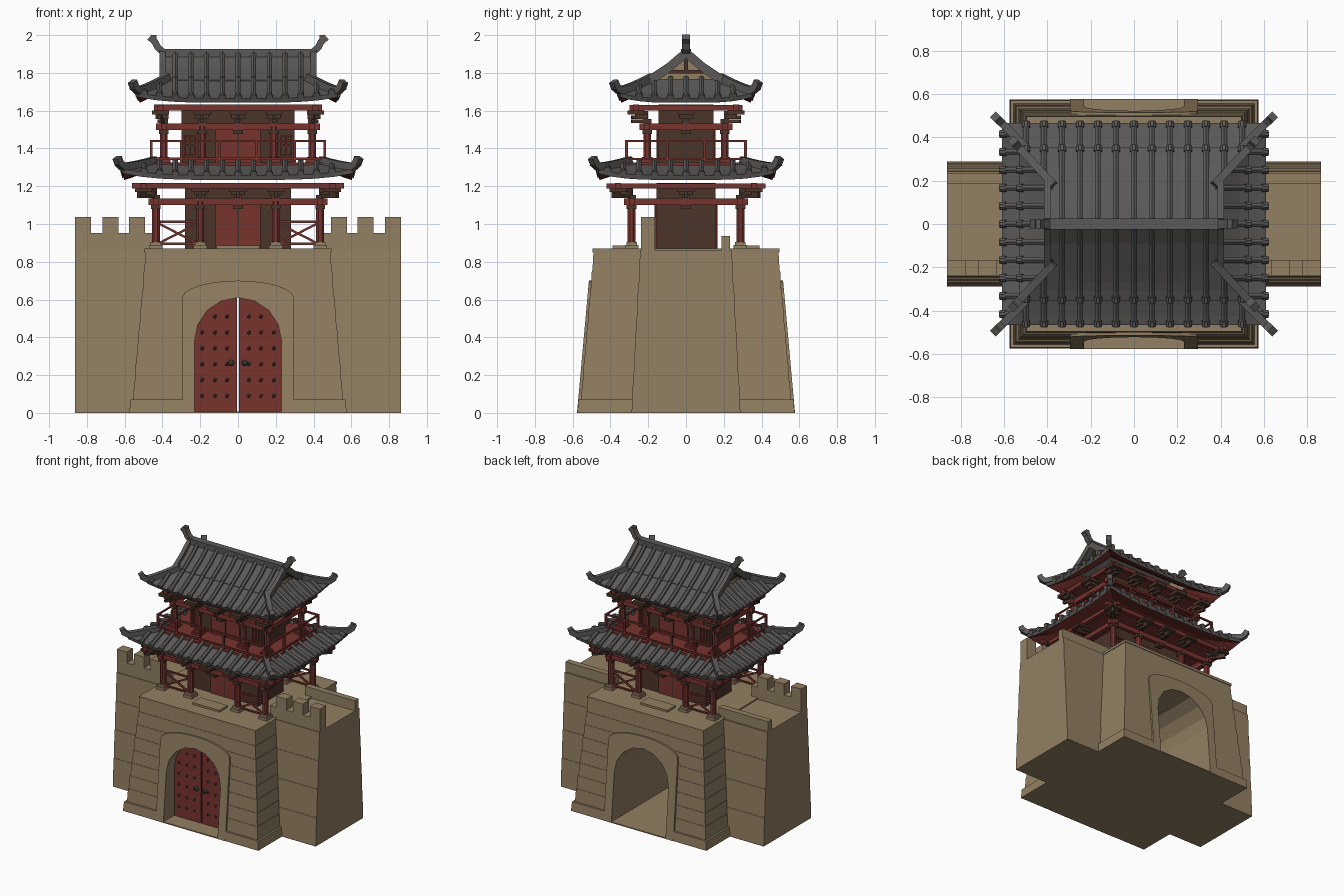
import bpy, bmesh, math
from mathutils import Vector, Matrix

if "Cube" in bpy.data.objects:
    bpy.data.objects.remove(bpy.data.objects["Cube"], do_unlink=True)


def material(name, rgb):
    m = bpy.data.materials.new(name)
    m.use_nodes = True
    m.diffuse_color = (*rgb, 1)
    node = next(n for n in m.node_tree.nodes if n.type == 'BSDF_PRINCIPLED')
    node.inputs["Base Color"].default_value = (*rgb, 1)
    node.inputs["Roughness"].default_value = 0.8
    return m


STONE = material("sandstone", (0.29, 0.215, 0.125))
RED = material("red_lacquer", (0.19, 0.033, 0.027))
WOOD = material("dark_wood", (0.07, 0.035, 0.023))
TILE = material("grey_tile", (0.105, 0.10, 0.096))
IRON = material("dark_iron", (0.05, 0.05, 0.05))
SIGNS = [(sx, sy) for sx in (-1, 1) for sy in (-1, 1)]


def finish(name, bm, *mats, recalc=True):
    if recalc:
        bmesh.ops.recalc_face_normals(bm, faces=bm.faces)
    me = bpy.data.meshes.new(name)
    bm.to_mesh(me)
    bm.free()
    for m in mats:
        me.materials.append(m)
    ob = bpy.data.objects.new(name, me)
    bpy.context.collection.objects.link(ob)
    return ob


def box(bm, x0, x1, y0, y1, z0, z1):
    mid = Vector((x0 + x1, y0 + y1, z0 + z1)) / 2
    size = Matrix.Diagonal((abs(x1 - x0), abs(y1 - y0), abs(z1 - z0), 1))
    bmesh.ops.create_cube(bm, size=1, matrix=Matrix.Translation(mid) @ size)


def block(bm, x, y, hx, hy, z0, z1):
    box(bm, x - hx, x + hx, y - hy, y + hy, z0, z1)


def skin(bm, rings):
    """Closed solid through rings of equal length."""
    rows = [[bm.verts.new(p) for p in r] for r in rings]
    n = len(rows[0])
    for a, b in zip(rows, rows[1:]):
        for i in range(n):
            bm.faces.new((a[i], a[(i + 1) % n], b[(i + 1) % n], b[i]))
    bm.faces.new(rows[0])
    bm.faces.new(rows[-1][::-1])


def sweep(bm, pts, w, h, n=4):
    pts = [Vector(p) for p in pts]
    side = (pts[-1] - pts[0]).cross(Vector((0, 0, 1)))
    side = side.normalized() if side.length > 1e-5 else Vector((1, 0, 0))
    k = 0.5 / math.cos(math.pi / n)
    rings = []
    for i, p in enumerate(pts):
        t = (pts[min(i + 1, len(pts) - 1)] - pts[max(i - 1, 0)]).normalized()
        up = side.cross(t)
        angles = [(j + 0.5) * math.tau / n for j in range(n)]
        rings.append([p + side * w * k * math.cos(a) + up * h * k * math.sin(a) for a in angles])
    skin(bm, rings)


def beam_ring(bm, hx, hy, z0, z1, w, over):
    for s in (-1, 1):
        block(bm, 0, s * hy, hx + over, w / 2, z0, z1)
        block(bm, s * hx, 0, w / 2, hy + over, z0, z1 - 0.002)


def arch(half, spring, rise, n=8):
    arc = [(half * math.cos(math.pi * i / n), spring + rise * math.sin(math.pi * i / n)) for i in range(n + 1)]
    return arc


# Gate base: battered stone courses with fine ledges, tunnel cut through
def courses(half0, half1, z0, z1, n):
    out = []
    for i in range(n):
        for f, ledge in ((i / n, 0), ((i + 1) / n, 0.003)):
            out.append((half0 + (half1 - half0) * f + ledge, z0 + (z1 - z0) * f))
    return out


bm = bmesh.new()
skin(bm, [[(-h, -h, z), (h, -h, z), (h, h, z), (-h, h, z)]
          for h, z in [(0.575, 0), (0.57, 0.07)] + courses(0.555, 0.487, 0.07, 0.852, 8)])
base = finish("gate_base", bm, STONE)

bm = bmesh.new()
outline = [(-0.295, 0), (0.295, 0)] + arch(0.295, 0.61, 0.09, 12)
skin(bm, [[(x, s * (0.577 - 0.09 * z), z) for x, z in outline] for s in (-1, 1)])
surround = finish("arch_surround", bm, STONE)

bm = bmesh.new()
opening = [(-0.23, 0.008), (0.23, 0.008)] + arch(0.23, 0.38, 0.23)
skin(bm, [[(x, y, z) for x, z in opening] for y in (-0.8, 0.8)])
cutter = finish("tunnel_cutter", bm)
cutter.hide_render = True
for ob in (base, surround):
    mod = ob.modifiers.new("tunnel", 'BOOLEAN')
    mod.object, mod.operation, mod.solver = cutter, 'DIFFERENCE', 'EXACT'
    bpy.context.view_layer.objects.active = ob
    bpy.ops.object.modifier_apply(modifier="tunnel")
bpy.data.objects.remove(cutter, do_unlink=True)

bm = bmesh.new()
block(bm, 0, 0, 0.495, 0.495, 0.85, 0.87)
for s in (-1, 1):
    block(bm, 0, s * 0.34, 0.115, 0.05, 0.87, 0.885)
finish("terrace", bm, STONE)

# Side walls with a crenellated front parapet
bm = bmesh.new()
for s in (-1, 1):
    skin(bm, [[(s * 0.4, -h, z), (s * 0.862, -h, z), (s * 0.862, h, z), (s * 0.4, h, z)]
              for h, z in courses(0.288, 0.24, 0, 0.86, 4)])
    box(bm, s * 0.44, s * 0.862, -0.238, -0.165, 0.85, 0.952)
    box(bm, s * 0.44, s * 0.862, 0.187, 0.233, 0.85, 0.937)
    for x in (0.535, 0.675, 0.82):
        block(bm, s * x, -0.2015, 0.042, 0.0365, 0.95, 1.036)
finish("side_walls", bm, STONE)

# Double door with studs and handles
leaves, studs, latch = bmesh.new(), bmesh.new(), bmesh.new()
for s in (-1, 1):
    half = [(0.004, 0.008), (0.23, 0.008)] + [p for p in arch(0.23, 0.38, 0.23) if p[0] > 0.01] + [(0.004, 0.609)]
    skin(leaves, [[(s * x, y, z) for x, z in half] for y in (-0.445, -0.415)])
    block(latch, s * 0.06, -0.405, 0.04, 0.015, 0.25, 0.29)
    for row in range(6):
        for x in (0.058, 0.122, 0.19)[:2 if row == 5 else 3]:
            bmesh.ops.create_icosphere(studs, subdivisions=1, radius=0.011,
                                       matrix=Matrix.Translation((s * x, -0.446, 0.09 + 0.084 * row)))
    bmesh.ops.create_icosphere(studs, subdivisions=2, radius=0.016,
                               matrix=Matrix.Translation((s * 0.035, -0.45, 0.265)))
finish("door_leaves", leaves, RED)
finish("door_studs", studs, IRON)
finish("door_latch", latch, WOOD)


# Timber storeys: core, columns, beams and brackets
def storey(tag, core, cx, cy, inner, z0, beam1, beam2, hx2, hy2, over1, over2):
    body, frame, brackets, feet = (bmesh.new() for _ in range(4))
    block(body, 0, 0, core[0], core[1], z0, beam2 + 0.03)
    sites = [(sx * x, sy * cy) for sx, sy in SIGNS for x in (cx, inner)]
    for x, y in sites:
        sweep(frame, [(x, y, z0), (x, y, beam1 + 0.02)], 0.042, 0.042, 8)
        block(feet, x, y, 0.036, 0.036, z0, z0 + 0.02)
        block(feet, x, y, 0.028, 0.028, z0, z0 + 0.036)
    beam_ring(frame, cx, cy, beam1, beam1 + 0.036, 0.03, over1)
    beam_ring(frame, hx2, hy2, beam2, beam2 + 0.03, 0.03, over2)
    block(frame, 0, 0, hx2, hy2, beam2 + 0.018, beam2 + 0.028)
    for s in (-1, 1):
        block(frame, 0, s * core[1], 0.118, 0.008, z0, beam1 + 0.03)
        block(brackets, 0, s * core[1], 0.004, 0.011, z0, beam1)
        sites += [(0, s * cy), (s * cx, 0)]
    for x, y in sites:
        ox = math.copysign(hx2 - cx, x) if abs(x) == cx else 0
        oy = math.copysign(hy2 - cy, y) if abs(y) == cy else 0
        rise = beam2 - beam1 - 0.036
        for i in range(3):
            f, z = i / 2, beam1 + 0.036 + rise * i / 3
            block(brackets, x + ox * f, y + oy * f, 0.022 + 0.012 * i, 0.022 + 0.012 * i, z, z + rise / 3)
            sweep(brackets, [(x, y, z + 0.01), (x + ox * 1.4, y + oy * 1.4, z + 0.01)], 0.02, 0.018) if ox or oy else None
        block(brackets, x, y, 0.026, 0.026, beam1 - 0.02, beam1)
    finish(tag + "_core", body, WOOD)
    finish(tag + "_frame", frame, RED)
    finish(tag + "_brackets", brackets, WOOD)
    finish(tag + "_column_feet", feet, STONE if tag == "lower" else RED)


storey("lower", (0.28, 0.155), 0.435, 0.288, 0.2, 0.87, 1.1, 1.187, 0.5, 0.36, 0.04, 0.06)
storey("upper", (0.3, 0.145), 0.393, 0.205, 0.19, 1.32, 1.497, 1.602, 0.41, 0.265, 0.04, 0.035)

# Balcony, railings, crossed braces and window lattices
bm = bmesh.new()
block(bm, 0, 0, 0.47, 0.325, 1.305, 1.325)
for z in (1.345, 1.44):
    beam_ring(bm, 0.46, 0.315, z - 0.006, z + 0.006, 0.012, 0.006)
for sx, sy in SIGNS:
    for x, y in ((0.46, 0.315), (0.3, 0.315), (0.1, 0.315), (0.46, 0.1)):
        block(bm, sx * x, sy * y, 0.007, 0.007, 1.32, 1.445)
    ya, xa, xb = sy * 0.288, sx * 0.415, sx * 0.22
    for za, zb in ((0.9, 1.0), (1.0, 0.9), (1.012, 1.012), (0.895, 0.895)):
        sweep(bm, [(xa, ya, za), (xb, ya, zb)], 0.012, 0.012)
    for i in range(3):
        block(bm, sx * (0.23 + 0.026 * i), sy * 0.149, 0.004, 0.005, 1.36, 1.47)
        block(bm, sx * 0.256, sy * 0.149, 0.03, 0.005, 1.36 + 0.052 * i, 1.368 + 0.052 * i)
finish("balcony_and_braces", bm, RED)


# Curved tiled roofs
def lerp(a, b, f):
    return a + (b - a) * f


def roof_point(R, side, t, v):
    ex, ey, ez, ix, iy, iz, lift = R
    hx, hy = lerp(ex, ix, v), lerp(ey, iy, v)
    z = ez + (iz - ez) * max(v, 0) ** 1.2 + lift * (1 - v) * abs(t) ** 4
    x, y = [(hx * t, -hy), (hx, hy * t), (-hx * t, hy), (-hx, -hy * t)][side]
    return Vector((x, y, z))


def skirt_roof(tag, R):
    n, m, step = 12, 4, 0.083
    bm = bmesh.new()
    rows = [[bm.verts.new(roof_point(R, s, -1 + 2 * i / n, j / m)) for s in range(4) for i in range(n)]
            for j in range(m + 1)]
    for a, b in zip(rows, rows[1:]):
        for i in range(4 * n):
            k = (i + 1) % (4 * n)
            bm.faces.new((a[i], a[k], b[k], b[i]))
    roof = finish(tag + "_roof", bm, TILE, RED, recalc=False)
    mod = roof.modifiers.new("thickness", 'SOLIDIFY')
    mod.thickness, mod.offset, mod.material_offset = 0.025, -1, 1

    ribs, up = bmesh.new(), Vector((0, 0, 0.006))
    for side in range(4):
        e, i = (R[0], R[3]) if side % 2 == 0 else (R[1], R[4])
        count = int((e - 0.03) / step)
        for c in range(-count, count + 1):
            s = c * step
            top = 1 if abs(s) <= i else (e - abs(s)) / (e - i)
            path = [roof_point(R, side, s / lerp(e, i, v), v) + up for v in (top * f / 4 for f in range(5))]
            sweep(ribs, path, 0.027, 0.03, 6)
            out = (path[0] - path[1]).normalized()
            sweep(ribs, [path[0] + out * 0.008, path[0] - out * 0.02], 0.036, 0.036, 8)
    finish(tag + "_roof_ribs", ribs, TILE)

    hips = bmesh.new()
    for side in range(4):
        path = [roof_point(R, side, 1, 1 - f / 4) + up * 2 for f in range(5)]
        out = (path[-1] - path[-2]) * Vector((1, 1, 0))
        out.normalize()
        tip = path[-1] + out * 0.035 + up * 4
        sweep(hips, path + [tip], 0.036, 0.04)
        sweep(hips, [tip - out * 0.012 - up * 2, tip + out * 0.008 + up * 4], 0.038, 0.036)
    finish(tag + "_roof_hips", hips, TILE)


skirt_roof("lower", (0.61, 0.465, 1.257, 0.44, 0.295, 1.325, 0.035))
skirt_roof("upper", (0.53, 0.352, 1.665, 0.37, 0.18, 1.765, 0.03))

# Gabled top roof
slope = [(-0.19, 1.762), (-0.09, 1.828), (0, 1.905), (0.09, 1.828), (0.19, 1.762)]
bm = bmesh.new()
skin(bm, [[(x, y, z) for y, z in slope + [(y, z - 0.028) for y, z in slope[::-1]]] for x in (-0.41, 0.41)])
for half in (slope[:3], slope[2:]):
    for c in range(-4, 5):
        sweep(bm, [(c * 0.083, y, z + 0.006) for y, z in half], 0.027, 0.03, 6)
    for s in (-1, 1):
        sweep(bm, [(s * 0.4, y, z + 0.004) for y, z in half], 0.03, 0.042)
finish("gabled_roof", bm, TILE)

bm = bmesh.new()
block(bm, 0, 0, 0.41, 0.026, 1.885, 1.927)
for s in (-1, 1):
    sweep(bm, [(s * 0.39, 0, 1.905), (s * 0.425, 0, 1.935), (s * 0.44, 0, 1.965), (s * 0.468, 0, 1.99)], 0.04, 0.036)
    block(bm, s * 0.444, 0, 0.012, 0.02, 1.965, 2.0)
finish("main_ridge", bm, TILE)

gable, bars = bmesh.new(), bmesh.new()
for s in (-1, 1):
    skin(gable, [[(s * x, y, z) for y, z in ((-0.18, 1.75), (0.18, 1.75), (0, 1.89))] for x in (0.345, 0.365)])
    block(bars, s * 0.37, 0, 0.008, 0.11, 1.798, 1.815)
    block(bars, s * 0.37, 0, 0.008, 0.01, 1.8, 1.875)
finish("gable_walls", gable, STONE)
finish("gable_bars", bars, WOOD)
